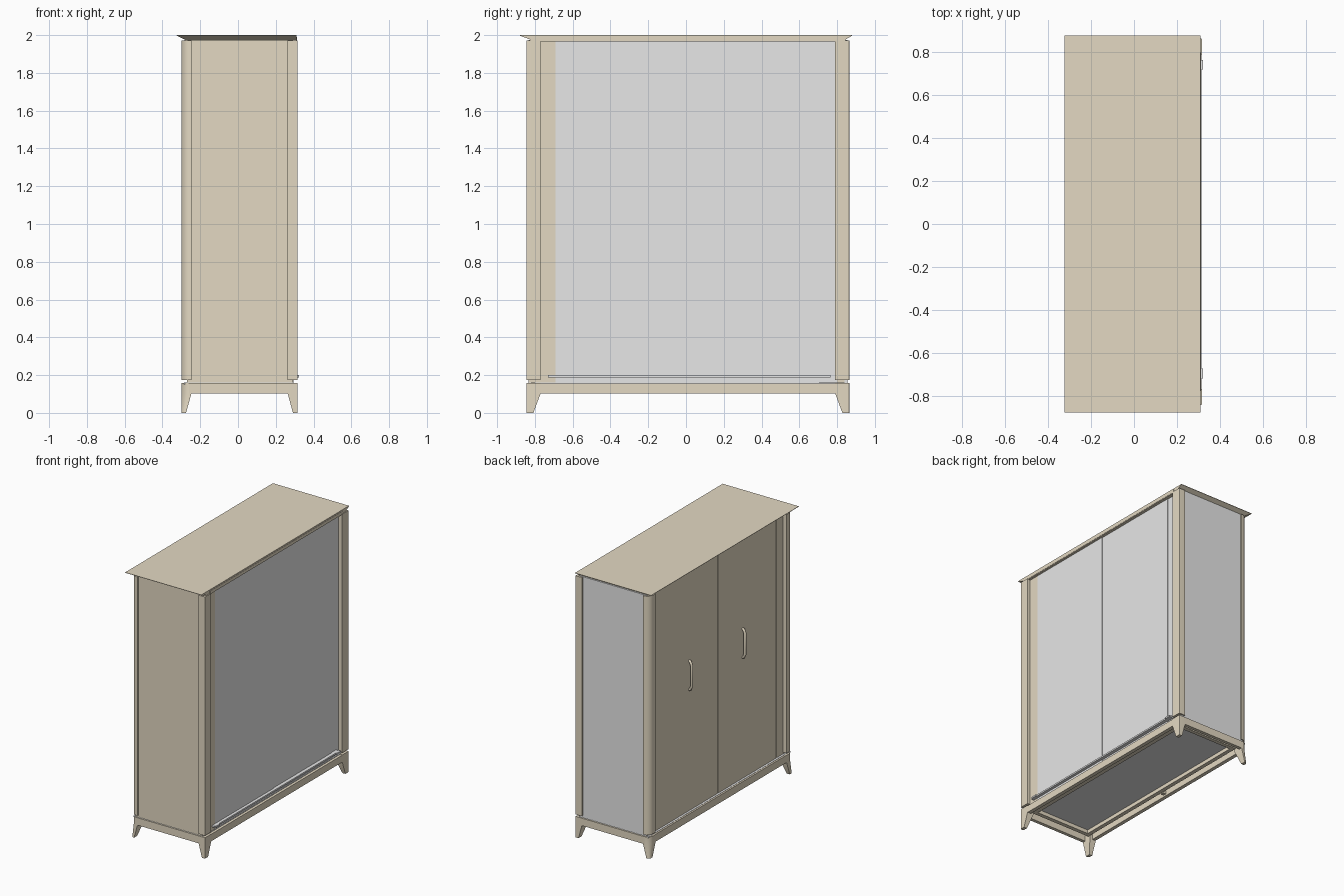
import bpy, bmesh, math
from mathutils import Vector

old = bpy.data.objects.get("Cube")
if old:
    bpy.data.objects.remove(old, do_unlink=True)


def material(name, rgb):
    m = bpy.data.materials.new(name)
    m.use_nodes = True
    m.diffuse_color = (*rgb, 1)
    m.node_tree.nodes["Principled BSDF"].inputs["Base Color"].default_value = (*rgb, 1)
    return m


BEIGE = material("beige wood", (0.77, 0.69, 0.54))
GREY = material("grey panel", (0.80, 0.80, 0.80))


def finish(name, bm, mat):
    bmesh.ops.recalc_face_normals(bm, faces=bm.faces)
    mesh = bpy.data.meshes.new(name)
    bm.to_mesh(mesh)
    bm.free()
    ob = bpy.data.objects.new(name, mesh)
    bpy.context.collection.objects.link(ob)
    mesh.materials.append(mat)
    return ob


def box(name, x0, x1, y0, y1, z0, z1, mat=BEIGE):
    bm = bmesh.new()
    bmesh.ops.create_cube(bm, size=1)
    for v in bm.verts:
        v.co = Vector((x0 + (v.co.x + .5) * (x1 - x0),
                       y0 + (v.co.y + .5) * (y1 - y0),
                       z0 + (v.co.z + .5) * (z1 - z0)))
    return finish(name, bm, mat)


def loft(name, sections, smooth=True):
    """Skin a stack of (z, outline) sections and cap both ends."""
    bm = bmesh.new()
    rings = [[bm.verts.new((x, y, z)) for x, y in pts] for z, pts in sections]
    n = len(rings[0])
    for a, b in zip(rings, rings[1:]):
        for i in range(n):
            j = (i + 1) % n
            bm.faces.new((a[i], a[j], b[j], b[i]))
    bm.faces.new(rings[0])
    bm.faces.new(rings[-1])
    ob = finish(name, bm, BEIGE)
    if smooth:
        bpy.ops.object.select_all(action="DESELECT")
        ob.select_set(True)
        bpy.context.view_layer.objects.active = ob
        bpy.ops.object.shade_smooth_by_angle(angle=math.radians(30))


def corner(x, y, sx, sy, w, d, r):
    """Outline of a post whose outer corner at (x, y) is rounded by r."""
    pts = [(x - sx * w, y - sy * d), (x, y - sy * d)]
    for i in range(9):
        a = math.pi / 2 * i / 8
        pts.append((x - sx * r * (1 - math.cos(a)), y - sy * r * (1 - math.sin(a))))
    return pts + [(x - sx * w, y)]


def rect(x0, x1, y0, y1):
    return [(x0, y0), (x1, y0), (x1, y1), (x0, y1)]


# Body limits: doors face -x, plain back faces +x
X0, X1, Y0, Y1 = -.30, .316, -.845, .865
MID = (Y0 + Y1) / 2

# Corner posts and tapered legs; door-side corners are rounded
for sx, x in ((-1, X0), (1, X1)):
    for sy, y in ((-1, Y0), (1, Y1)):
        side = ("door" if sx < 0 else "back") + ("_right" if sy < 0 else "_left")
        r = .05 if sx < 0 else .003
        post = corner(x, y, sx, sy, .053, .075, r)
        loft("post_" + side, [(.173, post), (1.972, post)])
        foot = corner(x, y, sx, sy, .025, .037, min(r, .022))
        loft("leg_" + side, [(0, foot), (.102, post), (.158, post)])
        # Set-back core that shows in the gap between post and leg
        core = corner(x - sx * .03, y - sy * .015, sx, sy, .02, .05, .003)
        loft("post_core_" + side, [(.15, core), (.18, core)], smooth=False)

# Side panels, set back from the posts
box("right_side_panel", -.27, .29, Y0 + .011, Y0 + .025, .15, 1.975)
box("left_side_panel", -.27, .29, Y1 - .025, Y1 - .011, .155, 1.975, GREY)

# Base frame, inner frame, floor and centre support
box("apron_front", X0 + .002, X0 + .03, Y0 + .06, Y1 - .06, .102, .158)
box("apron_back", X1 - .03, X1 - .001, Y0 + .06, Y1 - .06, .102, .155)
box("apron_right", -.26, .28, Y0, Y0 + .025, .102, .158)
box("apron_left", -.26, .28, Y1 - .025, Y1, .102, .158)
for name, a in (("front", -.245), ("back", .235)):
    box("inner_rail_" + name, a, a + .03, Y0 + .06, Y1 - .06, .122, .152)
for name, a in (("right", Y0 + .06), ("left", Y1 - .09)):
    box("inner_rail_" + name, -.215, .235, a, a + .03, .122, .152)
box("centre_support", X0 + .03, -.245, MID - .012, MID + .012, .115, .15)
box("floor_panel", -.285, .295, Y0 + .01, Y1 - .01, .15, .16, GREY)

# Doors meeting at a narrow seam, and the fixed strips beside them
for name, a, b in (("right", -.69, .003), ("left", .007, .78)):
    box("door_" + name, -.269, -.25, a, b, .16, 1.97)
for name, a, b in (("right", -.80, -.693), ("left", .785, .82)):
    box("door_strip_" + name, -.269, -.25, a, b, .16, 1.97)

# Grey back panels stepping slightly inward, with a wooden strip at one end
for name, a, b, x in (("right", -.69, .005, .293), ("left", .005, .705, .289),
                      ("edge", .705, .80, .285)):
    box("back_panel_" + name, .265, x, a, b, .155, 1.97, GREY)
box("back_strip", .265, .293, -.80, -.69, .155, 1.97)
box("back_header", .26, .312, -.78, .80, 1.969, 1.99)

# Bottom rail across the back with end brackets
box("bottom_rail", .285, .315, -.73, .76, .188, .20, GREY)
for name, a in (("right", -.72), ("left", .72)):
    box("rail_bracket_" + name, .30, .322, a, a + .045, .188, .20, GREY)

# Top with a set-back neck and undercut edge on three sides, flush at the back
neck = rect(X0 + .018, .31, Y0 + .02, Y1 - .02)
slab = rect(-.325, .31, -.88, .88)
loft("top_board", [(1.965, neck), (1.977, neck), (1.997, slab), (2.0, slab)],
     smooth=False)

# Bowed pull handles in the middle of each door
for name, y in (("right", MID - .30), ("left", MID + .335)):
    cu = bpy.data.curves.new("handle_" + name, "CURVE")
    cu.dimensions = "3D"
    cu.bevel_depth = .01
    cu.bevel_resolution = 3
    cu.use_fill_caps = True
    sp = cu.splines.new("POLY")
    path = [(-.26, 1.07), (-.277, 1.075), (-.289, 1.10),
            (-.289, 1.26), (-.277, 1.285), (-.26, 1.29)]
    sp.points.add(len(path) - 1)
    for p, (x, z) in zip(sp.points, path):
        p.co = (x, y, z, 1)
    cu.materials.append(BEIGE)
    bpy.context.collection.objects.link(bpy.data.objects.new("handle_" + name, cu))
